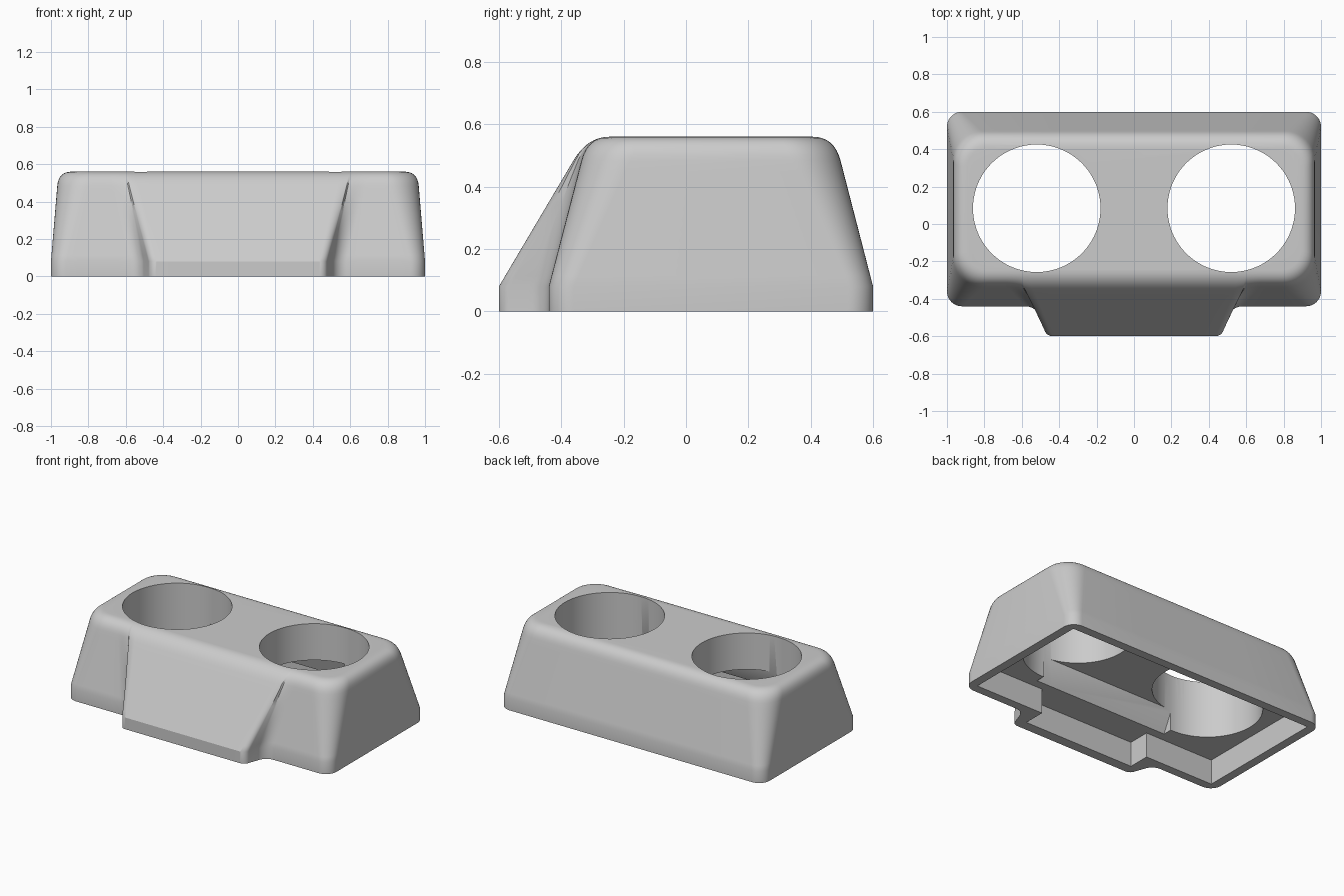
import bpy
import bmesh
from math import sin, cos, radians, tau

if "Cube" in bpy.data.objects:
    bpy.data.objects.remove(bpy.data.objects["Cube"], do_unlink=True)

STEPS = 10
HEIGHT = 0.56
LIP = 0.08


def arc(cx, cy, r, a0, a1):
    angles = [radians(a0 + (a1 - a0) * i / STEPS) for i in range(STEPS + 1)]
    return [(cx + r * cos(a), cy + r * sin(a)) for a in angles]


def line(x0, x1, y, n):
    return [(x0 + (x1 - x0) * i / n, y) for i in range(n + 1)]


def mirrored(half):
    return half + [(-x, y) for x, y in reversed(half) if x > 1e-6]


def base_outline():
    return mirrored(
        line(0, 0.36, -0.6, 3)
        + arc(0.435, -0.555, 0.045, -90, -10)      # tongue corner
        + arc(0.58, -0.52, 0.08, 170, 90)          # flare into the wing
        + line(0.64, 0.86, -0.44, 3)
        + arc(0.92, -0.36, 0.08, -90, 0)
        + arc(0.92, 0.52, 0.08, 0, 90)
        + [(0.45, 0.6), (0, 0.6)])


def top_outline(inset):
    y, r = -0.316 + inset, 0.17 - inset
    return mirrored(
        line(0, 0.48, y, 3)
        + line(0.55, 0.6, y, STEPS)
        + line(0.605, 0.7, y, STEPS)
        + line(0.715, 0.77, y, 3)
        + arc(0.79, -0.146, r, -90, 0)
        + arc(0.79, 0.306, r, 0, 90)
        + [(0.4, 0.476 - inset), (0, 0.476 - inset)])


def at(points, z):
    return [(x, y, z) for x, y in points]


def mix(a, b, t):
    return [tuple(p + (q - p) * t for p, q in zip(u, v)) for u, v in zip(a, b)]


def loft(name, rings):
    bm = bmesh.new()
    loops = [[bm.verts.new(p) for p in ring] for ring in rings]
    n = len(loops[0])
    for low, high in zip(loops, loops[1:]):
        for i in range(n):
            j = (i + 1) % n
            bm.faces.new((low[i], low[j], high[j], high[i]))
    bm.faces.new(reversed(loops[0]))
    bm.faces.new(loops[-1])
    bmesh.ops.recalc_face_normals(bm, faces=bm.faces[:])
    mesh = bpy.data.meshes.new(name)
    bm.to_mesh(mesh)
    bm.free()
    obj = bpy.data.objects.new(name, mesh)
    bpy.context.collection.objects.link(obj)
    return obj


# Tapered body with a rounded top edge
foot = at(base_outline(), LIP)
corner = at(top_outline(0), HEIGHT)
flat = at(top_outline(0.07), HEIGHT)
shoulder = mix(foot, corner, 0.84)
rings = [at(base_outline(), 0)]
rings += [mix(foot, shoulder, i / 12) for i in range(13)]
for i in range(1, 9):
    t = i / 8
    rings.append(mix(mix(shoulder, corner, t), mix(corner, flat, t), t))
body = loft("holder_body", rings)

# Hollow underside following the outline
hollow = mirrored([(0, -0.53), (0.42, -0.53), (0.42, -0.38),
                   (0.94, -0.38), (0.94, 0.54), (0, 0.54)])
cutters = [loft("underside_cutter", [at(hollow, -0.1), at(hollow, 0.17)])]


# Deeper pocket between the wells, with sloping walls
def box(front, back, z):
    return [(-0.51, front, z), (0.51, front, z), (0.51, back, z), (-0.51, back, z)]


cutters.append(loft("pocket_cutter", [box(-0.345, 0.52, 0.12), box(-0.25, 0.46, 0.31)]))

# Two round wells, open right through
for side in (-1, 1):
    circle = [(side * 0.52 + 0.341 * cos(tau * i / 72), 0.084 + 0.341 * sin(tau * i / 72))
              for i in range(72)]
    cutters.append(loft("well_cutter", [at(circle, -0.2), at(circle, 0.8)]))

bpy.context.view_layer.objects.active = body
body.select_set(True)
for cutter in cutters:
    cutter.hide_render = True
    mod = body.modifiers.new("cut", "BOOLEAN")
    mod.operation = "DIFFERENCE"
    mod.solver = "EXACT"
    mod.object = cutter
    bpy.ops.object.modifier_apply(modifier=mod.name)
    bpy.data.objects.remove(cutter, do_unlink=True)

# Plain grey finish
grey = bpy.data.materials.new("light_grey")
grey.use_nodes = True
colour = (0.6, 0.6, 0.6, 1)
grey.diffuse_color = colour
grey.node_tree.nodes["Principled BSDF"].inputs["Base Color"].default_value = colour
body.data.materials.clear()
body.data.materials.append(grey)
bpy.ops.object.shade_smooth_by_angle(angle=radians(28))
